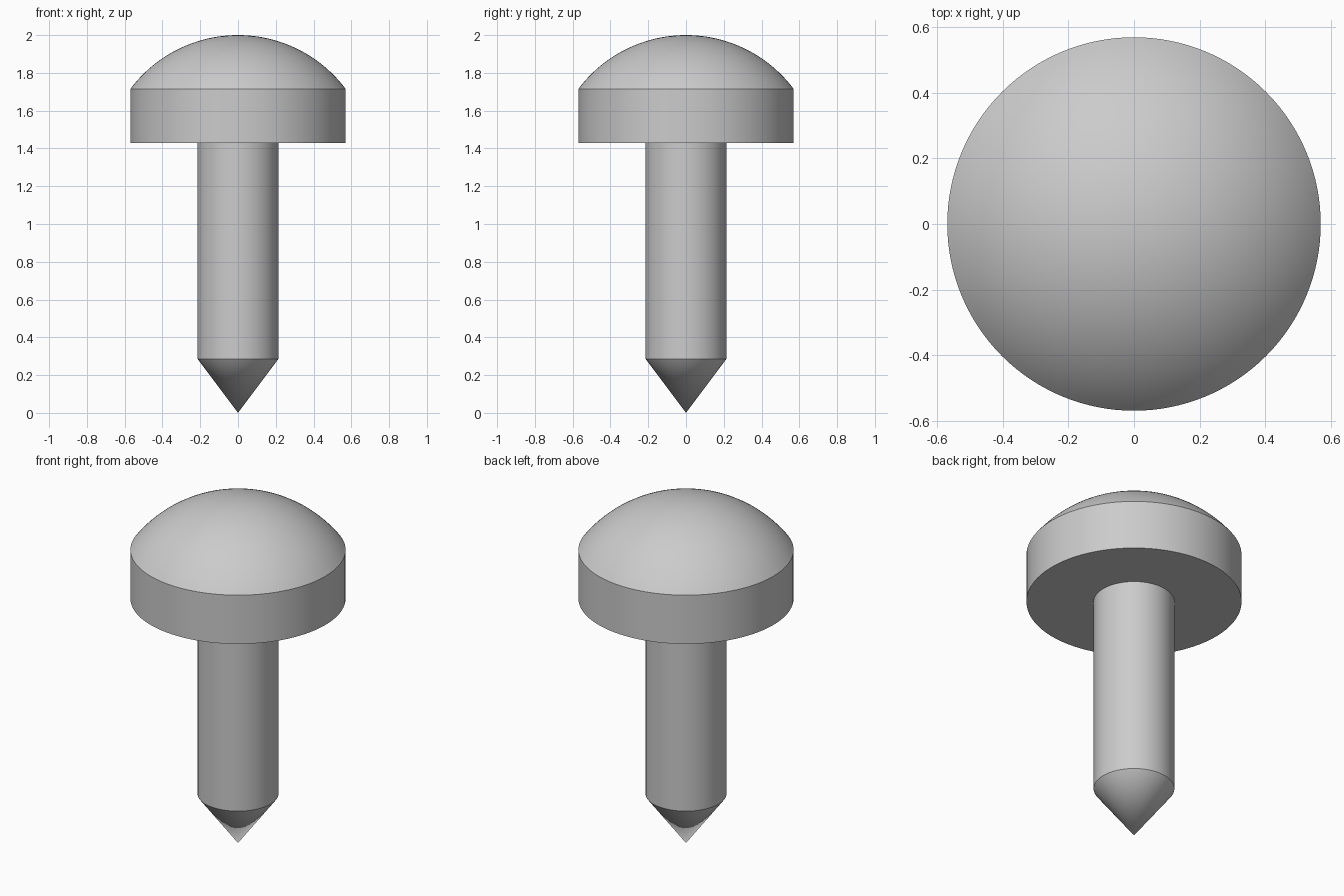
import bpy, bmesh
from math import asin, sin, cos, pi, radians

cube = bpy.data.objects.get("Cube")
if cube:
    bpy.data.objects.remove(cube, do_unlink=True)

SEGMENTS = 128
HEAD_R, SHANK_R = 0.57, 0.214
TIP_TOP, HEAD_BOTTOM, RIM_Z, TOP_Z = 0.286, 1.43, 1.715, 2.0

grey = bpy.data.materials.new("light grey metal")
grey.use_nodes = True
grey.diffuse_color = (0.6, 0.6, 0.6, 1)
grey.node_tree.nodes["Principled BSDF"].inputs["Base Color"].default_value = (0.6, 0.6, 0.6, 1)


def lathe(name, profile):
    """Spin an (r, z) profile around the z axis into a smooth, sharp-edged solid."""
    bm = bmesh.new()
    verts = [bm.verts.new((r, 0, z)) for r, z in profile]
    edges = [bm.edges.new(pair) for pair in zip(verts, verts[1:])]
    bmesh.ops.spin(bm, geom=verts + edges, cent=(0, 0, 0), axis=(0, 0, 1),
                   angle=2 * pi, steps=SEGMENTS)
    bmesh.ops.remove_doubles(bm, verts=bm.verts, dist=1e-5)
    bmesh.ops.recalc_face_normals(bm, faces=bm.faces)
    mesh = bpy.data.meshes.new(name)
    bm.to_mesh(mesh)
    bm.free()
    mesh.materials.append(grey)
    obj = bpy.data.objects.new(name, mesh)
    bpy.context.collection.objects.link(obj)
    bpy.ops.object.select_all(action="DESELECT")
    obj.select_set(True)
    bpy.context.view_layer.objects.active = obj
    bpy.ops.object.shade_smooth_by_angle(angle=radians(30))
    return obj


# Head: flat underside, straight rim, spherical cap
rise = TOP_Z - RIM_Z
cap_r = (HEAD_R ** 2 + rise ** 2) / (2 * rise)
rim_angle = asin(HEAD_R / cap_r)
STEPS = 24
cap = []
for i in range(STEPS + 1):
    a = rim_angle * (1 - i / STEPS)
    cap.append((cap_r * sin(a), TOP_Z - cap_r * (1 - cos(a))))
lathe("domed_head", [(0, HEAD_BOTTOM), (HEAD_R, HEAD_BOTTOM)] + cap)

# Shank with a conical point, seated slightly inside the head
lathe("pointed_shank", [(0, 0), (SHANK_R, TIP_TOP), (SHANK_R, HEAD_BOTTOM + 0.02),
                        (0, HEAD_BOTTOM + 0.02)])
